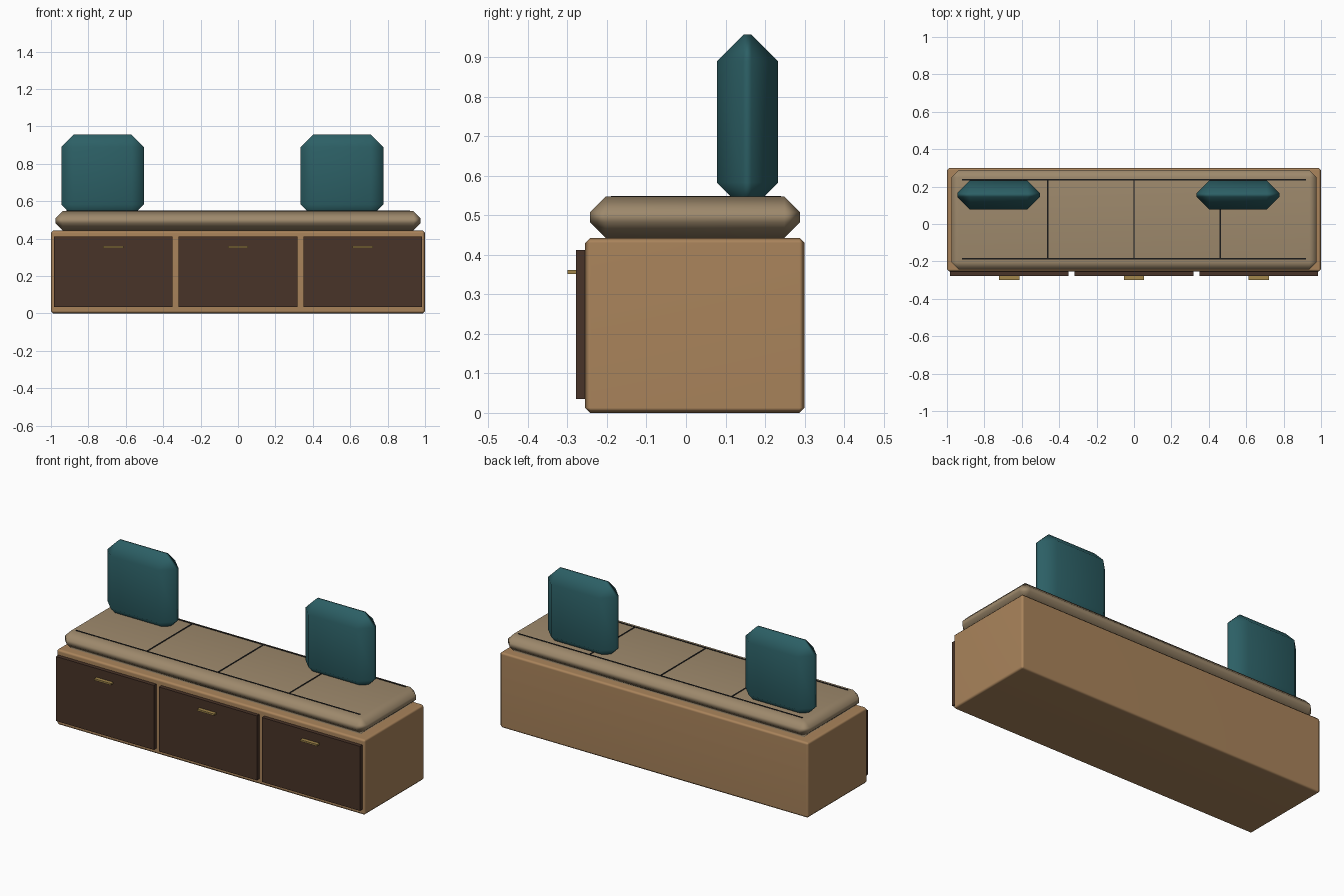
import bpy
import math

if "Cube" in bpy.data.objects:
    bpy.data.objects.remove(bpy.data.objects["Cube"])


def material(name, rgb):
    m = bpy.data.materials.new(name)
    m.diffuse_color = (*rgb, 1)
    m.use_nodes = True
    m.node_tree.nodes["Principled BSDF"].inputs["Base Color"].default_value = m.diffuse_color
    return m


oak = material("oak", (0.40, 0.23, 0.105))
walnut = material("walnut", (0.065, 0.033, 0.021))
linen = material("linen", (0.34, 0.25, 0.15))
teal = material("teal", (0.025, 0.115, 0.13))
brass = material("brass", (0.36, 0.24, 0.07))
piping = material("piping", (0.01, 0.01, 0.01))


def box(name, x, y, z, mat, bevel=0):
    """Box from (min, max) ranges, with an optional soft chamfer."""
    ranges = (x, y, z)
    bpy.ops.mesh.primitive_cube_add(size=1, location=[(a + b) / 2 for a, b in ranges])
    ob = bpy.context.object
    ob.name = name
    ob.scale = [b - a for a, b in ranges]
    bpy.ops.object.transform_apply(location=False, rotation=False, scale=True)
    ob.data.materials.append(mat)
    if bevel:
        bpy.ops.object.shade_smooth_by_angle(angle=math.radians(60))
        mod = ob.modifiers.new("chamfer", "BEVEL")
        mod.width = bevel
        mod.segments = 1
        # keep the large faces flat and the chamfers softly shaded
        normals = ob.modifiers.new("normals", "WEIGHTED_NORMAL")
        normals.keep_sharp = False
        ob.data.polygons.foreach_set("use_smooth", [True] * 6)
        attr = ob.data.attributes.get("sharp_edge")
        if attr:
            ob.data.attributes.remove(attr)
    return ob


# cabinet body
box("cabinet", (-1, 1), (-0.255, 0.30), (0, 0.443), oak, 0.013)

# drawer fronts with pull handles
for i, cx in enumerate((-0.667, 0, 0.667), 1):
    box(f"drawer_front_{i}", (cx - 0.317, cx + 0.317), (-0.278, -0.25), (0.035, 0.412), walnut)
    box(f"drawer_handle_{i}", (cx - 0.054, cx + 0.054), (-0.30, -0.276), (0.351, 0.361), brass)

# bench cushion
box("seat_cushion", (-0.977, 0.977), (-0.243, 0.288), (0.443, 0.547), linen, 0.039)

# piping along the cushion edges and cross seams
for name, y in (("front", -0.186), ("back", 0.237)):
    box(f"piping_{name}", (-0.92, 0.92), (y - 0.004, y + 0.004), (0.542, 0.549), piping)
for i, x in enumerate((-0.46, 0, 0.46), 1):
    box(f"seam_{i}", (x - 0.004, x + 0.004), (-0.186, 0.237), (0.542, 0.549), piping)

# back pillows
for name, cx in (("left", -0.724), ("right", 0.556)):
    box(f"pillow_{name}", (cx - 0.221, cx + 0.221), (0.078, 0.233), (0.516, 0.957), teal, 0.067)
